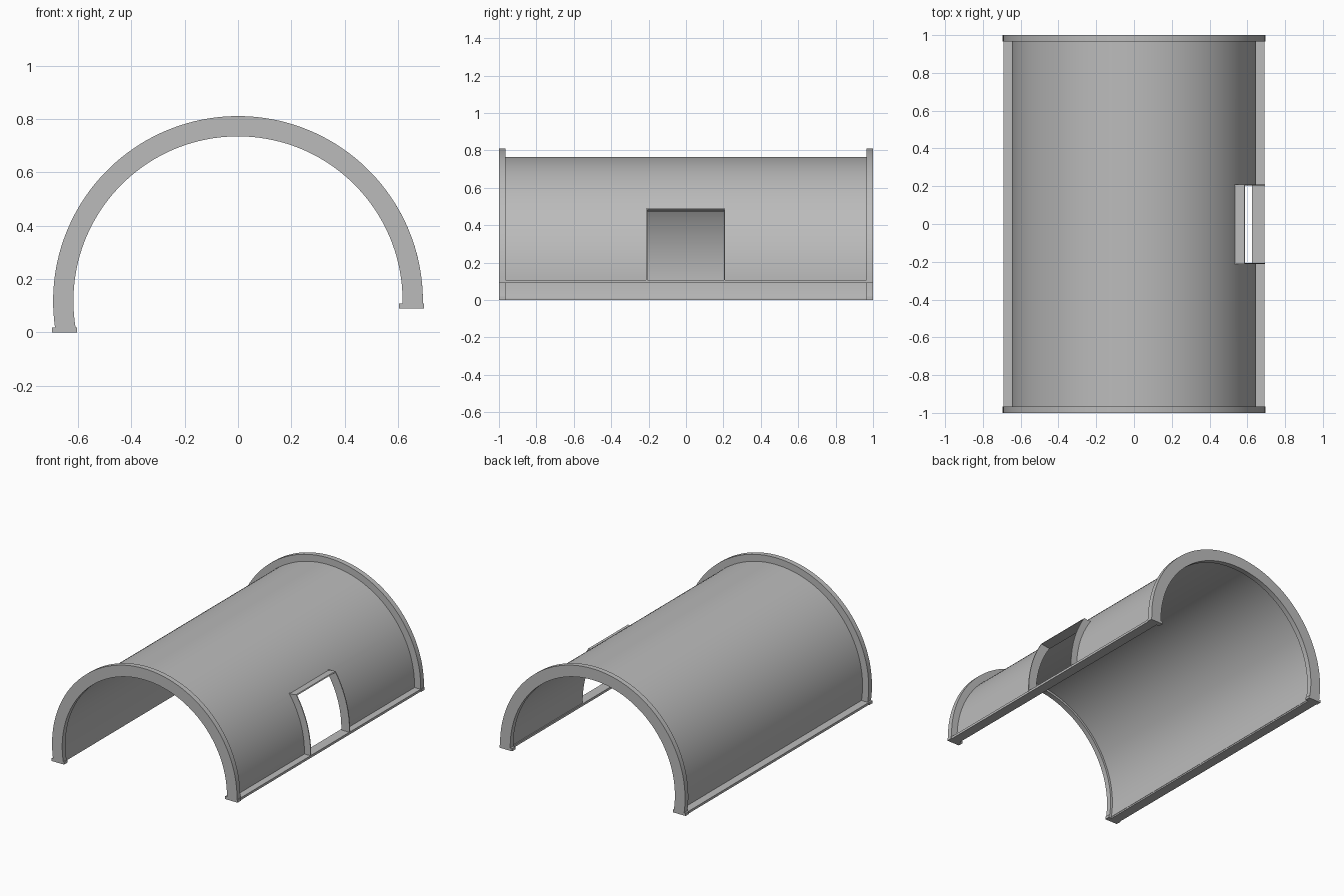
import bpy, bmesh, math

cube = bpy.data.objects.get("Cube")
if cube:
    bpy.data.objects.remove(cube, do_unlink=True)

CZ = 0.118                      # height of the vault axis
R_IN, R_SHELL_IN, R_SHELL, R_OUT = 0.617, 0.632, 0.647, 0.693
RIM = 0.035                     # thickness of the end arches
DOOR = (-0.207, 0.203)          # doorway along y
DOOR_TOP = 0.478

grey = bpy.data.materials.new("plain_grey")
grey.use_nodes = True
grey.diffuse_color = (0.5, 0.5, 0.5, 1)
grey.node_tree.nodes["Principled BSDF"].inputs["Base Color"].default_value = (0.5, 0.5, 0.5, 1)


def prism(name, profile, y0, y1):
    """Extrude an x-z outline along y."""
    bm = bmesh.new()
    face = bm.faces.new([bm.verts.new((x, y0, z)) for x, z in profile])
    out = bmesh.ops.extrude_face_region(bm, geom=[face])
    new = [v for v in out["geom"] if isinstance(v, bmesh.types.BMVert)]
    bmesh.ops.translate(bm, verts=new, vec=(0, y1 - y0, 0))
    bmesh.ops.recalc_face_normals(bm, faces=bm.faces)
    mesh = bpy.data.meshes.new(name)
    bm.to_mesh(mesh)
    bm.free()
    mesh.materials.append(grey)
    obj = bpy.data.objects.new(name, mesh)
    bpy.context.collection.objects.link(obj)
    return obj


def box(name, x0, x1, z0, z1, y0, y1):
    return prism(name, [(x0, z0), (x1, z0), (x1, z1), (x0, z1)], y0, y1)


def arc(r, z_start, z_end, left, n):
    """Points from height z_start on the left flank (+x) round to z_end."""
    a0 = math.asin((z_start - CZ) / r)
    a1 = math.asin((z_end - CZ) / r)
    if left:
        a1 = math.pi - a1
    return [(r * math.cos(a0 + (a1 - a0) * i / n),
             CZ + r * math.sin(a0 + (a1 - a0) * i / n)) for i in range(n + 1)]


def band(name, r0, r1, z_start, z_end, y0, y1, across=True, n=80):
    outline = arc(r1, z_start, z_end, across, n) + arc(r0, z_start, z_end, across, n)[::-1]
    obj = prism(name, outline, y0, y1)
    bpy.ops.object.select_all(action="DESELECT")
    obj.select_set(True)
    bpy.context.view_layer.objects.active = obj
    bpy.ops.object.shade_smooth_by_angle(angle=math.radians(30))
    return obj


# Vault shell with the doorway cut out of one flank
shell = band("vault_shell", R_SHELL_IN, R_SHELL, 0.1, 0.01, -1 + RIM, 1 - RIM)
cutter = box("doorway_cutter", 0.3, 0.9, 0.05, DOOR_TOP, *DOOR)
cutter.hide_render = True
cut = shell.modifiers.new("doorway", "BOOLEAN")
cut.operation, cut.object, cut.solver = "DIFFERENCE", cutter, "EXACT"
bpy.context.view_layer.objects.active = shell
bpy.ops.object.modifier_apply(modifier=cut.name)
bpy.data.objects.remove(cutter, do_unlink=True)

# End arches with a foot plate under each leg
for end, y0 in (("front", -1), ("back", 1 - RIM)):
    band(end + "_arch", R_IN, R_OUT, 0.1, 0.01, y0, y0 + RIM)
    box(end + "_left_foot", 0.603, 0.697, 0.09, 0.108, y0, y0 + RIM)
    box(end + "_right_foot", -0.697, -0.603, 0, 0.018, y0, y0 + RIM)

# Long base rails, the left one higher than the right
box("left_rail", 0.625, 0.692, 0.09, 0.106, -1 + RIM, 1 - RIM)
box("right_rail", -0.692, -0.625, 0, 0.016, -1 + RIM, 1 - RIM)

# Thin door surround standing out from the shell
T = 0.006
for side, y0 in (("front", DOOR[0] - T), ("back", DOOR[1])):
    band(side + "_door_jamb", R_SHELL_IN, R_OUT, 0.1, DOOR_TOP + 0.008, y0, y0 + T, False, 20)
prism("door_header", [(0.52, DOOR_TOP - 0.004), (0.588, DOOR_TOP + 0.006),
                      (0.584, DOOR_TOP + 0.012), (0.52, DOOR_TOP + 0.003)],
      DOOR[0] - T, DOOR[1] + T)
